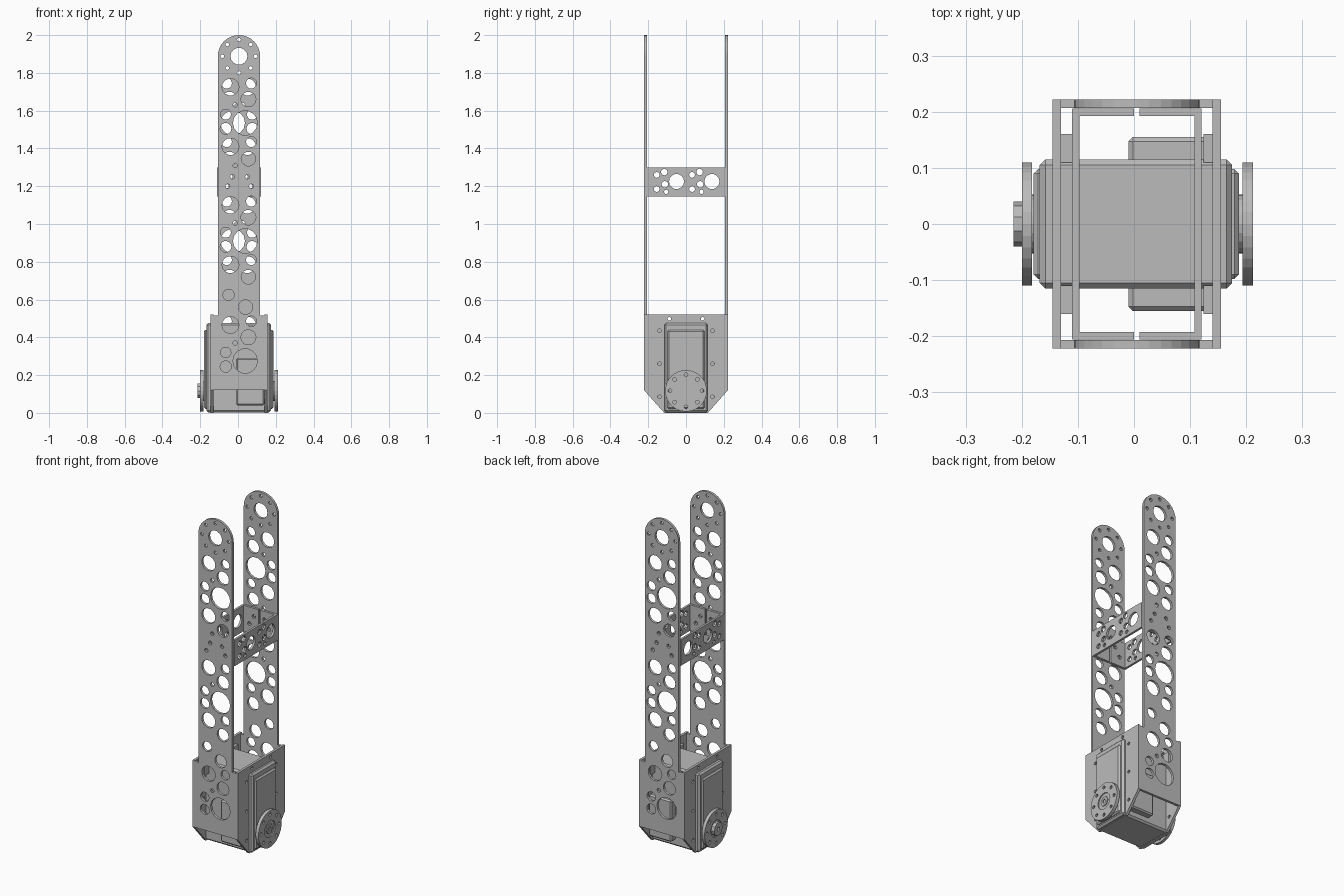
import bpy
import bmesh
from math import cos, sin, pi, radians
from mathutils import Matrix, Vector

cube = bpy.data.objects.get("Cube")
if cube:
    bpy.data.objects.remove(cube, do_unlink=True)

grey = bpy.data.materials.new("metal grey")
grey.use_nodes = True
GREY = (0.5, 0.5, 0.5, 1)
grey.diffuse_color = GREY
grey.node_tree.nodes["Principled BSDF"].inputs["Base Color"].default_value = GREY

MID = 0.005                      # x of the bracket's centre line
AXLE = 0.117                     # height of the joint axis
FRONT = Matrix.Rotation(radians(90), 4, 'X')
SIDE = Matrix(((0, 0, 1, 0), (1, 0, 0, 0), (0, 1, 0, 0), (0, 0, 0, 1)))


def circle(x, y, r, n=12):
    return [(x + r * cos(2 * pi * i / n), y + r * sin(2 * pi * i / n)) for i in range(n)]


def bolt_ring(x, y, radius, r, n=8):
    return [(px, py, r) for px, py in circle(x, y, radius, n)]


def link(name, mesh):
    mesh.materials.clear()
    mesh.materials.append(grey)
    ob = bpy.data.objects.new(name, mesh)
    bpy.context.collection.objects.link(ob)
    return ob


def plate(name, outline, holes, thick, matrix):
    """Flat sheet with round holes, cut from a filled 2D curve."""
    curve = bpy.data.curves.new(name, 'CURVE')
    curve.dimensions = '2D'
    curve.fill_mode = 'BOTH'
    curve.extrude = thick / 2
    for pts in [outline] + [circle(x, y, r, 8 if r < 0.02 else 14) for x, y, r in holes]:
        s = curve.splines.new('POLY')
        s.points.add(len(pts) - 1)
        for p, (x, y) in zip(s.points, pts):
            p.co = (x, y, 0, 1)
        s.use_cyclic_u = True
    tmp = bpy.data.objects.new(name + " curve", curve)
    bpy.context.collection.objects.link(tmp)
    graph = bpy.context.evaluated_depsgraph_get()
    mesh = bpy.data.meshes.new_from_object(tmp.evaluated_get(graph))
    bpy.data.objects.remove(tmp, do_unlink=True)
    bm = bmesh.new()
    bm.from_mesh(mesh)
    bmesh.ops.remove_doubles(bm, verts=bm.verts, dist=1e-5)
    bmesh.ops.recalc_face_normals(bm, faces=bm.faces)
    for f in bm.faces:
        f.smooth = False
    bm.transform(matrix)
    bm.to_mesh(mesh)
    bm.free()
    mesh.name = name
    return link(name, mesh)


def box(name, x, y, z, bevel=0):
    bm = bmesh.new()
    bmesh.ops.create_cube(bm, size=1)
    size = [b - a for a, b in (x, y, z)]
    mid = [(a + b) / 2 for a, b in (x, y, z)]
    bm.transform(Matrix.Translation(mid) @ Matrix.Diagonal((*size, 1)))
    if bevel:
        bmesh.ops.bevel(bm, geom=bm.edges[:], offset=bevel, segments=1, affect='EDGES')
    mesh = bpy.data.meshes.new(name)
    bm.to_mesh(mesh)
    bm.free()
    return link(name, mesh)


def side_at(x):
    return Matrix.Translation((x, 0, 0)) @ SIDE


# Lightening holes of the long links: a pattern repeated down the strip
upper = [(-0.045, 1.725, 0.045), (0.065, 1.745, 0.028), (0.05, 1.66, 0.04),
         (-0.02, 1.63, 0.012), (-0.07, 1.58, 0.028), (0.033, 1.535, 0.065), (-0.07, 1.505, 0.03)]
lower = [(-0.045, 1.41, 0.045), (0.065, 1.435, 0.028), (0.05, 1.345, 0.038)]
holes = [(0, 1.888, 0.045)] + bolt_ring(0, 1.888, 0.088, 0.01)
for drop, pattern in ((0, upper + lower), (0.625, upper + lower), (1.26, upper)):
    holes += [(x, z - drop, r) for x, z, r in pattern]
holes += [(-0.055, 0.625, 0.03), (0.035, 0.56, 0.038)]
holes += [(x, z, 0.012) for x, z in ((-0.02, 1.31), (-0.035, 1.25), (0.045, 1.25),
                                     (-0.06, 1.2), (0.065, 1.2))]

# Link outline: wide foot, narrow strip, round head
outline = [(-0.112, 0.515), (-0.15, 0.515), (-0.15, 0.12), (0.15, 0.12), (0.15, 0.515), (0.112, 0.515)]
outline += [(0.112 * cos(a), 1.888 + 0.112 * sin(a)) for a in (pi * i / 16 for i in range(17))]
for name, turn in (("front_link", 0), ("back_link", pi)):
    place = Matrix.Translation((MID, 0, 0)) @ Matrix.Rotation(turn, 4, 'Z')
    plate(name, outline, holes, 0.015, place @ Matrix.Translation((0, -0.2145, 0)) @ FRONT)

# Bracket cheeks with chamfered lower corners
cheek = [(-0.222, 0.12), (-0.115, 0), (0.115, 0), (0.222, 0.12), (0.222, 0.52), (-0.222, 0.52)]
screws = [(s * 0.14, z, 0.01) for s in (-1, 1) for z in (0.085, 0.26, 0.435)]
screws += [(s * 0.088, 0.498, 0.01) for s in (-1, 1)]
for name, s in (("right_cheek", -1), ("left_cheek", 1)):
    plate(name, cheek, screws, 0.015, side_at(MID + s * 0.1425))

# Cross brace: two channels facing each other
half = [(-0.155, 1.26, 0.016), (-0.115, 1.275, 0.018), (-0.05, 1.225, 0.04),
        (-0.112, 1.21, 0.018), (-0.155, 1.185, 0.016), (-0.105, 1.17, 0.012)]
web = [(-0.205, 1.145), (0.205, 1.145), (0.205, 1.3), (-0.205, 1.3)]
web_holes = half + [(y + 0.187, z, r) for y, z, r in half]
for side, s in (("right", -1), ("left", 1)):
    plate(side + "_brace_web", web, web_holes, 0.013, side_at(MID + s * 0.109))
    inner, outer = sorted((s * 0.005, s * 0.115))
    flange = [(inner, 1.145), (outer, 1.145), (outer, 1.3), (inner, 1.3)]
    dots = [(s * 0.035, 1.25, 0.012), (s * 0.065, 1.2, 0.012)]
    for end, e in (("front", -1), ("back", 1)):
        plate(side + "_brace_flange_" + end, flange, dots, 0.013,
              Matrix.Translation((MID, e * 0.199, 0)) @ FRONT)

# Motor housing with stepped covers and side bulges
box("motor_body", (-0.168, 0.175), (-0.115, 0.115), (0.003, 0.475), 0.01)
box("motor_cover", (-0.179, 0.187), (-0.098, 0.098), (0.02, 0.44), 0.008)
box("motor_bulge", (-0.01, 0.14), (-0.155, 0.155), (0.04, 0.29), 0.008)
for side, x in (("right", (-0.13, -0.11)), ("left", (0.124, 0.142))):
    for end, e in (("front", -1), ("back", 1)):
        box(side + "_lug_" + end, x, sorted((e * 0.11, e * 0.16)), (0.41, 0.475))

# Joint discs on both ends of the axle
disc_holes = bolt_ring(0, AXLE, 0.085, 0.01)
for side, x, t in (("right", -0.191, 0.018), ("left", 0.203, 0.019)):
    plate(side + "_disc", circle(0, AXLE, 0.11, 32), disc_holes + [(0, AXLE, 0.05)], t, side_at(x))
    plate(side + "_disc_boss", circle(0, AXLE, 0.053, 20), [], 0.02, side_at(x * 0.965))
plate("right_hub", circle(0, AXLE, 0.04, 10), [(0, AXLE, 0.012)], 0.03, side_at(-0.2))
plate("left_hub", circle(0, AXLE, 0.03, 6), [(0, AXLE, 0.012)], 0.03, side_at(0.196))
